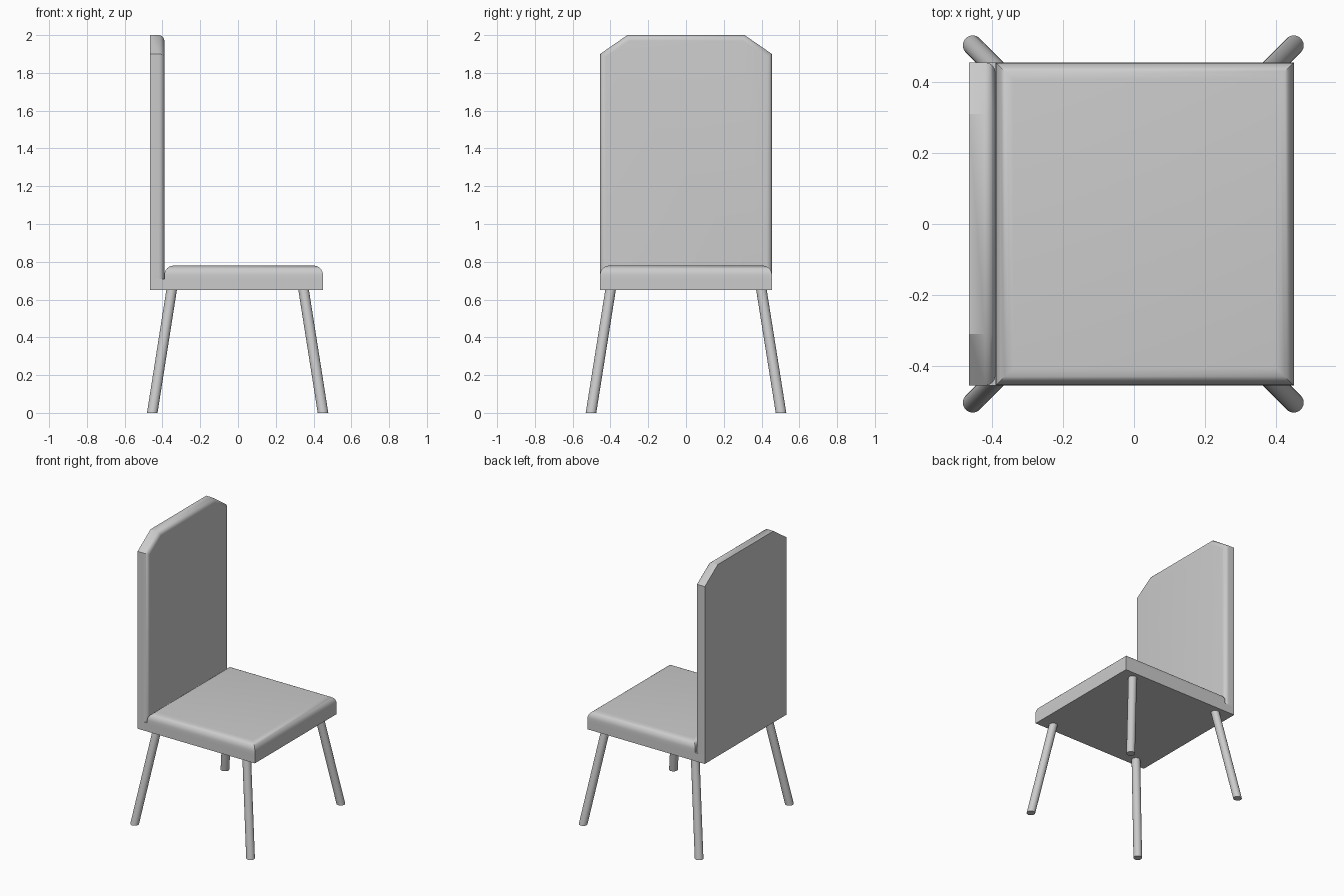
import bpy, bmesh
from mathutils import Matrix

if "Cube" in bpy.data.objects:
    bpy.data.objects.remove(bpy.data.objects["Cube"])


def finish(name, bm):
    bmesh.ops.recalc_face_normals(bm, faces=bm.faces)
    mesh = bpy.data.meshes.new(name)
    bm.to_mesh(mesh)
    bm.free()
    ob = bpy.data.objects.new(name, mesh)
    bpy.context.collection.objects.link(ob)
    bpy.ops.object.select_all(action='DESELECT')
    ob.select_set(True)
    bpy.context.view_layer.objects.active = ob
    bpy.ops.object.shade_smooth_by_angle(angle=0.6)
    return ob


def prism(points, offset):
    """Extrude a flat outline; returns the bmesh and the edges of its far rim."""
    bm = bmesh.new()
    base = bm.faces.new([bm.verts.new(p) for p in points])
    ext = bmesh.ops.extrude_face_region(bm, geom=[base], use_keep_orig=True)
    verts = [g for g in ext['geom'] if isinstance(g, bmesh.types.BMVert)]
    bmesh.ops.translate(bm, verts=verts, vec=offset)
    rim = [e for e in bm.edges if all(v in verts for v in e.verts)]
    bmesh.ops.recalc_face_normals(bm, faces=bm.faces)
    return bm, rim


def soften(bm, edges, radius):
    bmesh.ops.bevel(bm, geom=edges, offset=radius, segments=6, profile=0.5,
                    affect='EDGES', clamp_overlap=True)


def rect(x0, x1, y, z):
    return [(x0, -y, z), (x1, -y, z), (x1, y, z), (x0, y, z)]


W = 0.455

# Seat base under the cushion and backrest
bm, rim = prism(rect(-0.465, 0.45, W, 0.65), (0, 0, 0.06))
finish("seat_base", bm)

# Cushion with a rounded top rim
bm, rim = prism(rect(-0.39, 0.45, W, 0.705), (0, 0, 0.075))
soften(bm, rim, 0.05)
finish("seat_cushion", bm)

# Tall backrest with clipped top corners and a rounded front rim
outline = [(-W, 0.65), (W, 0.65), (W, 1.90), (0.31, 2.0), (-0.31, 2.0), (-W, 1.90)]
bm, rim = prism([(-0.465, y, z) for y, z in outline], (0.075, 0, 0))
soften(bm, [e for e in rim if max(v.co.z for v in e.verts) > 0.7], 0.03)
finish("backrest", bm)

# Splayed round legs with level ends
for sy, row in ((-1, "front"), (1, "back")):
    for sx, side in ((-1, "left"), (1, "right")):
        bm = bmesh.new()
        bmesh.ops.create_cone(bm, cap_ends=True, segments=24, radius1=0.028,
                              radius2=0.028, depth=0.66,
                              matrix=Matrix.Translation((0, 0, 0.33)))
        for v in bm.verts:
            t = v.co.z / 0.66
            v.co.x += sx * (0.452 - 0.104 * t) - 0.002
            v.co.y += sy * (0.503 - 0.105 * t)
        finish(f"{row}_{side}_leg", bm)
